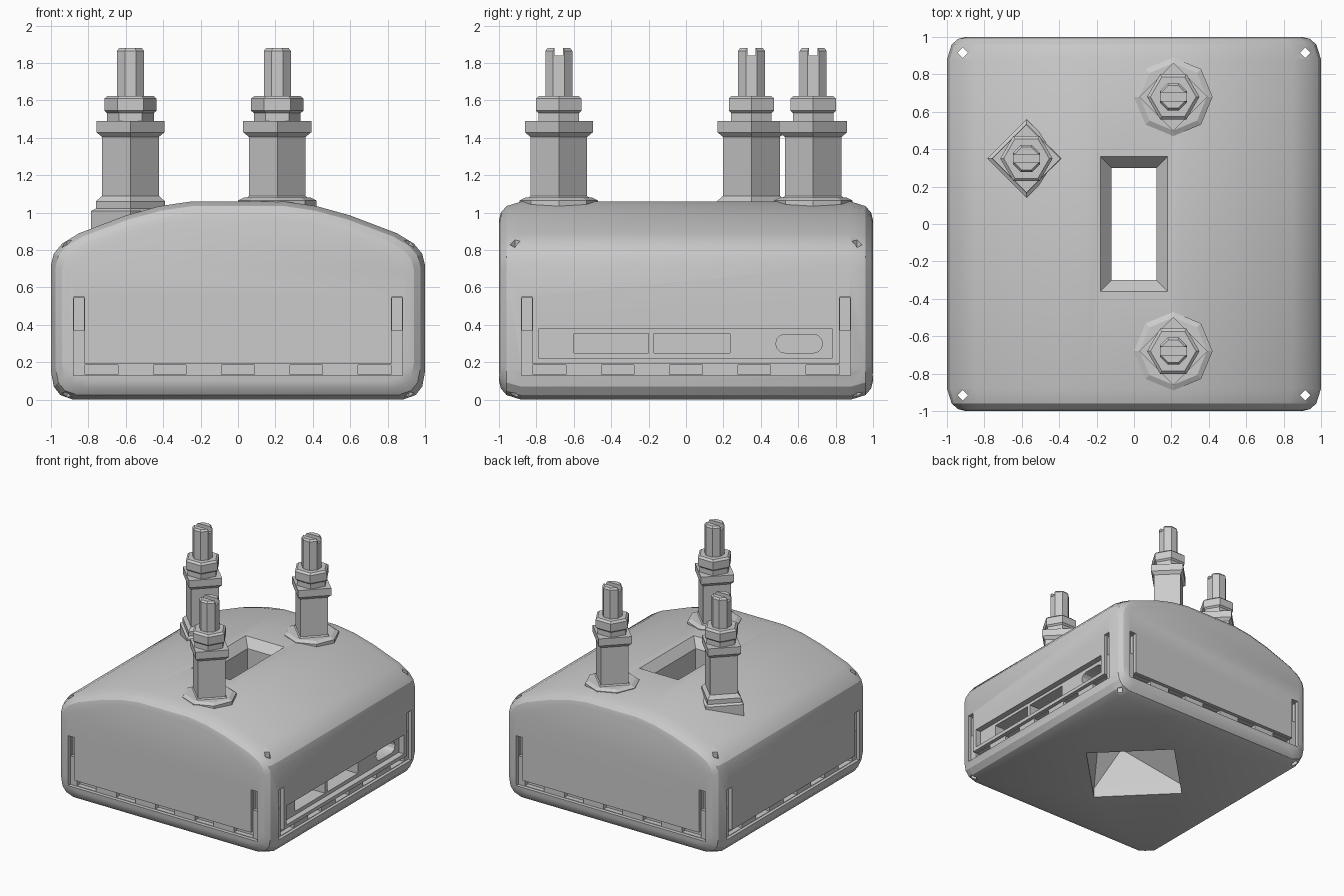
import bpy, bmesh
from math import cos, sin, pi, tau

cube = bpy.data.objects.get("Cube")
if cube:
    bpy.data.objects.remove(cube, do_unlink=True)

grey = bpy.data.materials.new("plain grey")
grey.use_nodes = True
GREY = (0.6, 0.6, 0.6, 1)
grey.diffuse_color = GREY
next(n for n in grey.node_tree.nodes if n.type == 'BSDF_PRINCIPLED').inputs["Base Color"].default_value = GREY


def finish(name, bm):
    """Turn a bmesh into a grey object."""
    bmesh.ops.recalc_face_normals(bm, faces=bm.faces)
    me = bpy.data.meshes.new(name)
    bm.to_mesh(me)
    bm.free()
    me.materials.append(grey)
    ob = bpy.data.objects.new(name, me)
    bpy.context.collection.objects.link(ob)
    return ob


def loft(bm, rings):
    """Skin closed rings of points and cap both ends."""
    loops = [[bm.verts.new(p) for p in ring] for ring in rings]
    n = len(loops[0])
    for a, b in zip(loops, loops[1:]):
        for i in range(n):
            j = (i + 1) % n
            bm.faces.new((a[i], a[j], b[j], b[i]))
    bm.faces.new(loops[0])
    bm.faces.new(loops[-1])


def box(x0, x1, y0, y1, z0, z1):
    return [(x, y, z) for x in (x0, x1) for y in (y0, y1) for z in (z0, z1)]


def polygon(x, y, z, r, sides, turn=0.0):
    return [(x + r * cos(tau * i / sides + turn), y + r * sin(tau * i / sides + turn), z)
            for i in range(sides)]


def cut(target, shapes):
    """Subtract separate convex shapes, given as point clouds."""
    bm = bmesh.new()
    for pts in shapes:
        verts = [bm.verts.new(p) for p in pts]
        bmesh.ops.convex_hull(bm, input=verts)
    cutter = finish("cutter", bm)
    cutter.hide_render = True
    mod = target.modifiers.new("cut", 'BOOLEAN')
    mod.operation = 'DIFFERENCE'
    mod.solver = 'EXACT'
    mod.object = cutter
    bpy.context.view_layer.objects.active = target
    bpy.ops.object.modifier_apply(modifier=mod.name)
    bpy.data.objects.remove(cutter, do_unlink=True)


def four_sides(shapes):
    """Repeat shapes made for the +x side on all four sides."""
    out = []
    for c, s in ((1, 0), (0, 1), (-1, 0), (0, -1)):
        out += [[(x * c - y * s, x * s + y * c, z) for x, y, z in pts] for pts in shapes]
    return out


# Housing: arched profile lofted front to back, with rounded ends
half = [(.88, 0), (.95, .025), (.985, .07), (1, .15), (1, .72), (.985, .78), (.94, .835),
        (.85, .89), (.6, .985), (.42, 1.035), (.25, 1.06)]
profile = half + [(-x, z) for x, z in reversed(half)]
ends = [(1, .1), (.99, .06), (.96, .025), (.88, 0)]
sections = [(-y, d) for y, d in ends] + [(y, d) for y, d in reversed(ends)]
bm = bmesh.new()
loft(bm, [[(x * (1 - d), y, .53 + (z - .53) * (1 - d / .53)) for x, z in profile]
          for y, d in sections])
housing = finish("housing", bm)

# Seam groove: a channel along the foot and up beside each corner
cut(housing, four_sides([box(.97, 1.1, -.88, .88, .13, .19)]))
cut(housing, four_sides([box(.97, 1.1, s * .82, s * .88, .14, .55) for s in (-1, 1)]))
# Deeper alternate notches in the channel
notches = [box(.93, 1.1, k * .365 - .088, k * .365 + .088, .134, .186) for k in range(-2, 3)]
notches += [box(.94, 1.1, s * .824, s * .876, .37, .545) for s in (-1, 1)]
cut(housing, four_sides(notches))

# Connector panel on the left side, with two windows and an oval port
cut(housing, [box(.95, 1.1, -.785, .78, .22, .38)])
port = [(x, .605 + side * .075 + .05 * cos(a * pi / 6), .3 + .05 * sin(a * pi / 6))
        for x in (.84, 1.1) for side in (-1, 1) for a in range(12)]
cut(housing, [box(.84, 1.1, -.6, -.2, .25, .355), box(.84, 1.1, -.17, .235, .25, .355), port])

# Central opening: flared mouth, straight shaft, diamond pocket underneath
cut(housing, [box(-.12, .12, -.3, .3, .2, 1.2)])
cut(housing, [box(-.18, .18, -.36, .36, 1.06, 1.1) + box(-.12, .12, -.3, .3, .99, 1.0)])
cut(housing, [polygon(0, 0, -.05, .5, 4) + polygon(0, 0, .08, .5, 4)
              + box(-.121, .121, -.301, .301, .39, .4)])

# Screw holes through the corners
cut(housing, [polygon(sx * .915, sy * .915, -.1, .028, 4) + polygon(sx * .915, sy * .915, 1.2, .028, 4)
              for sx in (-1, 1) for sy in (-1, 1)])

bpy.ops.object.select_all(action='DESELECT')
housing.select_set(True)
bpy.context.view_layer.objects.active = housing
bpy.ops.object.shade_smooth_by_angle(angle=0.42)


def turned(name, x, y, sides, rings, turn=0.0):
    bm = bmesh.new()
    loft(bm, [polygon(x, y, z, r, sides, turn) for r, z in rings])
    return finish(name, bm)


# Terminals: foot, square post with collar, hex nut and slotted rod
for label, x, y, foot_sides in (("back", .21, .68, 8), ("right", -.575, .35, 4), ("front", .21, -.68, 8)):
    foot_top = 1.065 if foot_sides == 8 else 1.01
    turned(label + "_foot", x, y, foot_sides, [(.21, .85), (.21, foot_top), (.18, foot_top + .015)])
    turned(label + "_post", x, y, 4, [(.185, .9), (.185, 1.06), (.152, 1.09), (.152, 1.405),
                                      (.182, 1.43), (.182, 1.49)])
    turned(label + "_washer", x, y, 6, [(.125, 1.48), (.125, 1.535)])
    turned(label + "_nut", x, y, 6, [(.122, 1.53), (.14, 1.545), (.14, 1.61), (.122, 1.625)])
    rod = turned(label + "_rod", x, y, 8, [(.078, 1.6), (.078, 1.865), (.066, 1.88)], pi / 8)
    cut(rod, [box(x - .2, x + .2, y - .022, y + .022, 1.84, 1.95)])
